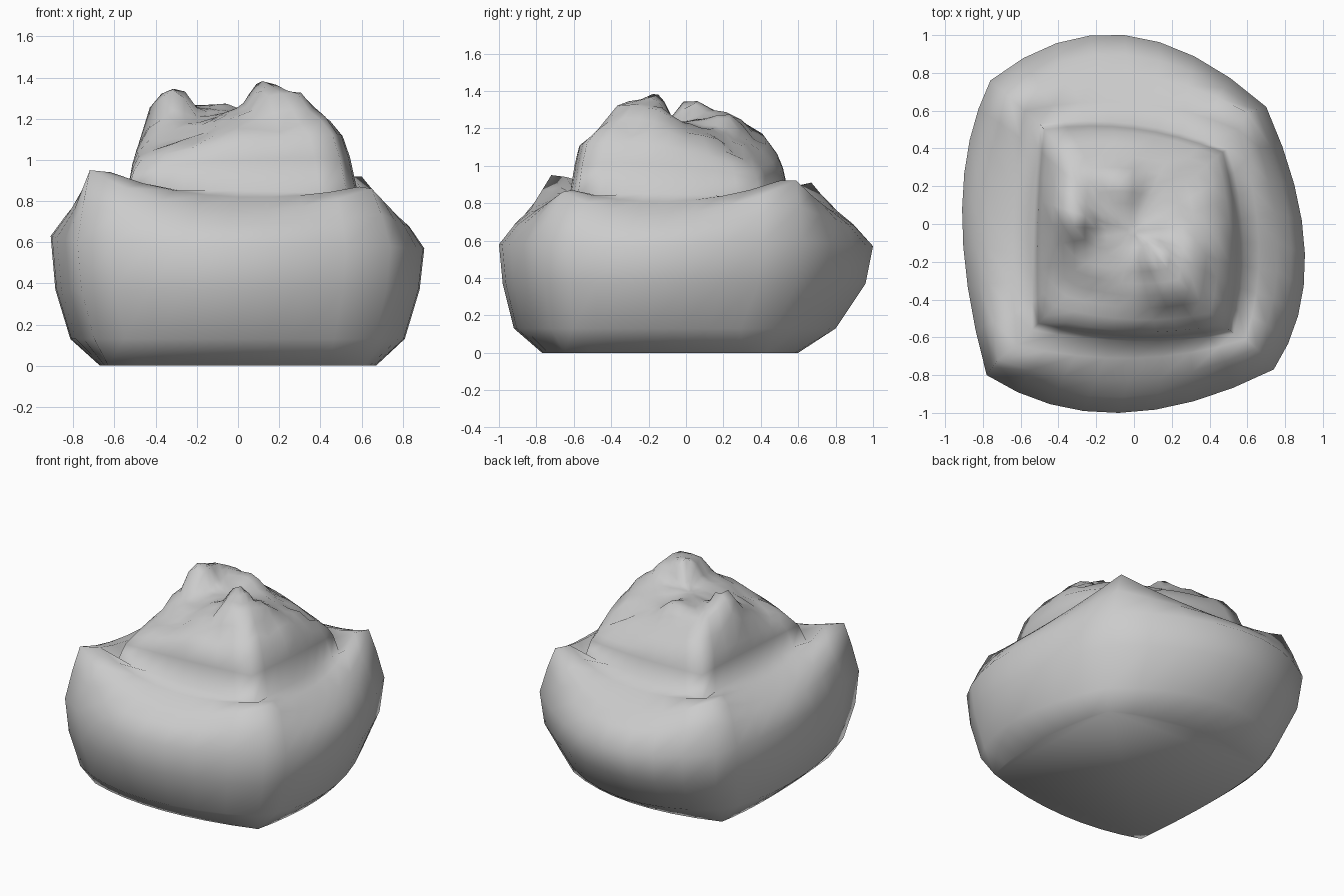
import bpy, bmesh
from mathutils import Vector

if "Cube" in bpy.data.objects:
    bpy.data.objects.remove(bpy.data.objects["Cube"])

N = 8  # segments per side of every loop


def loop(corners, mids, lift=(0, 0, 0, 0)):
    """Four bowed sides through the mids; lift raises only the corners."""
    pts = []
    for i in range(4):
        a, m, b = Vector(corners[i]), Vector(mids[i]), Vector(corners[(i + 1) % 4])
        c = 2 * m - (a + b) / 2
        for k in range(N):
            t = k / N
            p = a * (1 - t) ** 2 + c * 2 * t * (1 - t) + b * t * t
            p.z += lift[i] * (1 - t) ** 4 + lift[(i + 1) % 4] * t ** 4
            pts.append(p)
    return pts


def scaled(pts, sx, sy, cy, z):
    return [Vector((p.x * sx, p.y * sy + cy, z)) for p in pts]


def mix(a, b, t, dz=0):
    return [p.lerp(q, t) + Vector((0, 0, dz)) for p, q in zip(a, b)]


def skin(name, rings):
    bm = bmesh.new()
    vs = [[bm.verts.new(p) for p in r] for r in rings]
    for a, b in zip(vs, vs[1:]):
        for i in range(len(a)):
            j = (i + 1) % len(a)
            bm.faces.new((a[i], a[j], b[j], b[i]))
    bm.faces.new(vs[-1])
    bm.faces.new(vs[0][::-1])
    # soften the lumpy top a little
    inner = [v for r in vs[-8:] for v in r]
    bmesh.ops.smooth_vert(bm, verts=inner, factor=.25, use_axis_z=True)
    bmesh.ops.recalc_face_normals(bm, faces=bm.faces)
    me = bpy.data.meshes.new(name)
    bm.to_mesh(me)
    bm.free()
    ob = bpy.data.objects.new(name, me)
    bpy.context.collection.objects.link(ob)
    bpy.context.view_layer.objects.active = ob
    ob.select_set(True)
    bpy.ops.object.shade_smooth()


# Lower body: bulging sides, sloping shoulders, horn-like raised corners
base = loop([(-.63, -.68, 0), (.61, -.65, 0), (.57, .43, 0), (-.63, .50, 0)],
            [(-.05, -.77, 0), (.67, -.1, 0), (0, .60, 0), (-.67, .0, 0)])
rim = loop([(-.78, -.80, .6), (.74, -.77, .58), (.70, .62, .6), (-.76, .76, .6)],
           [(-.08, -1.0, .58), (.905, -.16, .57), (-.05, 1.0, .57), (-.91, .08, .63)])
shoulder = loop([(-.72, -.72, .80), (.65, -.66, .79), (.60, .59, .80), (-.66, .67, .80)],
                [(-.03, -.83, .74), (.76, -.1, .73), (-.03, .79, .74), (-.77, .05, .76)],
                (.15, .07, .12, .11))
ledge = loop([(-.62, -.64, .83), (.59, -.61, .82), (.55, .50, .83), (-.58, .60, .83)],
             [(0, -.71, .81), (.66, -.1, .80), (0, .64, .82), (-.64, 0, .82)],
             (.11, .05, .09, .06))
groove = loop([(-.54, -.56, .84), (.53, -.58, .83), (.50, .40, .82), (-.50, .53, .83)],
              [(0, -.62, .85), (.58, -.1, .85), (0, .53, .87), (-.53, 0, .86)])
body = [base,
        mix(base, scaled(rim, .895, .86, -.06, .13), 1),
        scaled(rim, .975, .97, -.01, .37),
        rim, mix(rim, shoulder, .5, .02), shoulder, ledge, groove]

# Upper lump: steep wall closing over two peaks on opposite corners
edge = loop([(-.47, -.49, 1.0), (.46, -.53, 1.12), (.44, .36, .98), (-.45, .47, 1.08)],
            [(0, -.57, 1.09), (.51, -.1, 1.10), (0, .48, 1.03), (-.49, 0, 1.06)])
heights = [
    (.13, -.17, 1.40), (.27, -.31, 1.34), (.14, -.30, 1.35), (.28, -.17, 1.32),
    (.39, -.41, 1.23), (.02, -.32, 1.22), (.02, -.10, 1.23), (.17, -.04, 1.23),
    (.0, -.48, 1.17), (-.25, -.42, 1.1), (-.40, -.38, 1.06), (-.22, -.20, 1.18),
    (-.43, -.15, 1.17), (.42, -.12, 1.22), (.36, .12, 1.17), (.12, .12, 1.2),
    (-.30, .02, 1.37), (-.38, .05, 1.33), (-.34, .20, 1.30), (-.17, .10, 1.25),
    (-.07, .22, 1.28), (-.22, .24, 1.27), (-.36, .38, 1.20), (.0, .38, 1.12),
    (.2, .27, 1.13), (.36, .28, 1.04), (-.18, .40, 1.14), (-.2, -.05, 1.21)]


def on_top(p):
    total = weight = 0
    for x, y, z in heights + [tuple(e) for e in edge[::2]]:
        w = 1 / (((p.x - x) ** 2 + (p.y - y) ** 2 + .0015) ** 2)
        total, weight = total + w * z, weight + w
    return Vector((p.x, p.y, total / weight))


centre = Vector((-.01, -.04, 0))
tops = [[on_top(centre + (p - centre) * s) for p in edge]
        for s in (.88, .76, .64, .52, .40, .28, .16, .05)]
skin("stacked_lump", body + [mix(groove, edge, .5, .03), edge] + tops)
